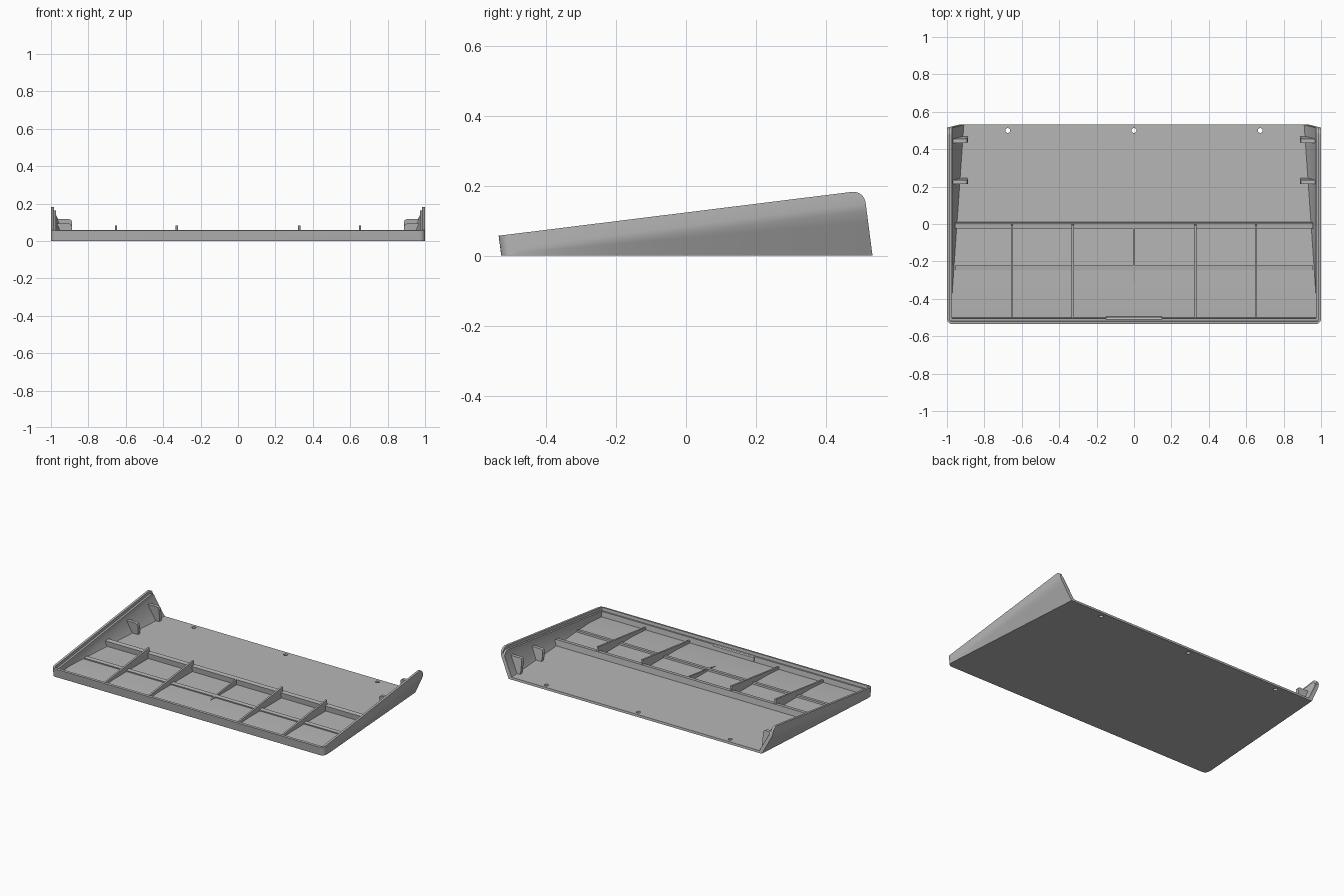
import bpy, bmesh, math

if "Cube" in bpy.data.objects:
    bpy.data.objects.remove(bpy.data.objects["Cube"])

grey = bpy.data.materials.new("plain grey")
grey.diffuse_color = (0.47, 0.47, 0.47, 1)
grey.use_nodes = True
grey.node_tree.nodes["Principled BSDF"].inputs["Base Color"].default_value = grey.diffuse_color

LEAN = 0.13               # everything upright leans back toward the front
FRONT, BACK = -0.528, 0.533
FLOOR = 0.015


def finish(name, bm, smooth=False):
    bmesh.ops.remove_doubles(bm, verts=bm.verts, dist=1e-5)
    bmesh.ops.recalc_face_normals(bm, faces=bm.faces)
    me = bpy.data.meshes.new(name)
    bm.to_mesh(me)
    bm.free()
    me.materials.append(grey)
    ob = bpy.data.objects.new(name, me)
    bpy.context.collection.objects.link(ob)
    if smooth:
        bpy.ops.object.select_all(action='DESELECT')
        ob.select_set(True)
        bpy.context.view_layer.objects.active = ob
        bpy.ops.object.shade_smooth_by_angle(angle=math.radians(28))
    return ob


def loft(name, rings, smooth=False):
    """Closed solid through a row of equal-length rings of points."""
    bm = bmesh.new()
    rows = [[bm.verts.new(p) for p in r] for r in rings]
    n = len(rows[0])
    for a, b in zip(rows, rows[1:]):
        for i in range(n):
            j = (i + 1) % n
            bm.faces.new((a[i], a[j], b[j], b[i]))
    bm.faces.new(rows[0])
    bm.faces.new(rows[-1])
    return finish(name, bm, smooth)


def across_x(name, yz, x0, x1):
    return loft(name, [[(x, y - LEAN * z, z) for y, z in yz] for x in (x0, x1)])


def across_y(name, xz, y0, y1):
    return loft(name, [[(x, y - LEAN * z, z) for x, z in xz] for y in (y0, y1)])


def inset(s):
    return 0.07 * max(0, min(1, (s + 0.48) / 1.01))


def section(s, kind):
    """U-shaped section of the tray: kind is solid, lip or open."""
    full = (0.1234 + 0.1241 * s) / 1.0161
    top, r = full, 0.035
    d = s - (BACK - r)
    if d > 0:                                     # rounded upper rear corner
        top -= r - math.sqrt(max(0, r * r - d * d))
    w, c = 1.0, 0.03
    d = c - (s - FRONT)
    if d > 0:                                     # rounded front corners
        w -= c - math.sqrt(max(0, c * c - d * d))
    i, band = inset(s), full - 0.05
    floor = FLOOR - 0.009 * max(0, min(1, (-0.37 - s) / 0.13))
    lip = top - 0.02
    wall = min(max(band, floor + 0.003), lip - 0.001)
    if kind == "solid":
        lip = wall = floor = top
    elif kind == "lip":
        wall = floor = lip
    half = [(w - i, 0), (w - 0.3 * i, 0.7 * band), (w - 0.06 * i, 0.94 * band),
            (w, band + 0.012), (w, top), (w - 0.015, top), (w - 0.015, lip),
            (w - 0.028, lip), (w - 0.028, wall),
            (min(w - 0.028, w - i - 0.02), floor)]
    ring = half + [(-x, z) for x, z in reversed(half)]
    return [(x, s - LEAN * z, z) for x, z in ring]


# Tray: front wall, lip, floor and flared side walls in one loft
stations = [(FRONT + t, "solid") for t in (0, 0.001, 0.003, 0.007, 0.011, 0.015)]
stations += [(FRONT + t, "lip") for t in (0.015, 0.021, 0.028)]
stations += [(s, "open") for s in (FRONT + 0.028, FRONT + 0.03, -0.48, -0.37, -0.2, 0, 0.2, 0.4)]
stations += [(BACK - 0.035 * (1 - math.sin(math.radians(a))), "open")
             for a in (0, 15, 30, 45, 60, 75, 90)]
tray = loft("tray", [section(s, k) for s, k in stations], True)

# Three screw holes along the rear edge
bm = bmesh.new()
for x in (-0.675, 0, 0.675):
    geo = bmesh.ops.create_cone(bm, cap_ends=True, segments=20, radius1=0.013,
                                radius2=0.013, depth=0.1)
    bmesh.ops.translate(bm, verts=geo["verts"], vec=(x, 0.5, 0))
cutter = finish("hole_cutter", bm)
cutter.hide_render = True
cutter.hide_set(True)
cut = tray.modifiers.new("holes", 'BOOLEAN')
cut.operation = 'DIFFERENCE'
cut.solver = 'EXACT'
cut.object = cutter


# Support ribs running across the width, tops following the tilt
def rib_top(y):
    return 0.053 + 0.123 * y


for name, y0, y1 in (("rear_cross_rib", -0.018, 0.012), ("middle_cross_rib", -0.245, -0.219)):
    across_x(name, [(y0, 0.004), (y1, 0.004), (y1, rib_top(y1)), (y0, rib_top(y0))],
             -0.957, 0.957)

# Tall lengthwise ribs
for x in (-0.652, -0.327, 0.327, 0.652):
    across_x("lengthwise_rib", [(-0.508, 0.003), (0.005, 0.003), (0.005, 0.083), (-0.508, 0.021)],
             x - 0.006, x + 0.006)

# Short centre rib tapering into the floor
across_x("centre_rib", [(-0.31, 0.004), (0, 0.004), (0, rib_top(0)), (-0.31, rib_top(-0.31))],
         -0.005, 0.005)

# Upright tabs on the side walls
for side in (-1, 1):
    for y, h in ((0.46, 0.117), (0.236, 0.092)):
        x0 = 1 - inset(y) - 0.008
        outline = [(x0, 0.008), (0.892, 0.008), (0.887, 0.04), (0.887, h - 0.016),
                   (0.892, h - 0.005), (0.902, h), (0.98, h), (0.966, h - 0.04)]
        across_y("side_tab", [(side * x, z) for x, z in outline], y - 0.011, y + 0.011)

# Latch strip on the inside of the front wall
across_x("front_latch", [(-0.505, 0.012), (-0.494, 0.012), (-0.494, 0.034), (-0.505, 0.044)],
         -0.15, 0.15)
